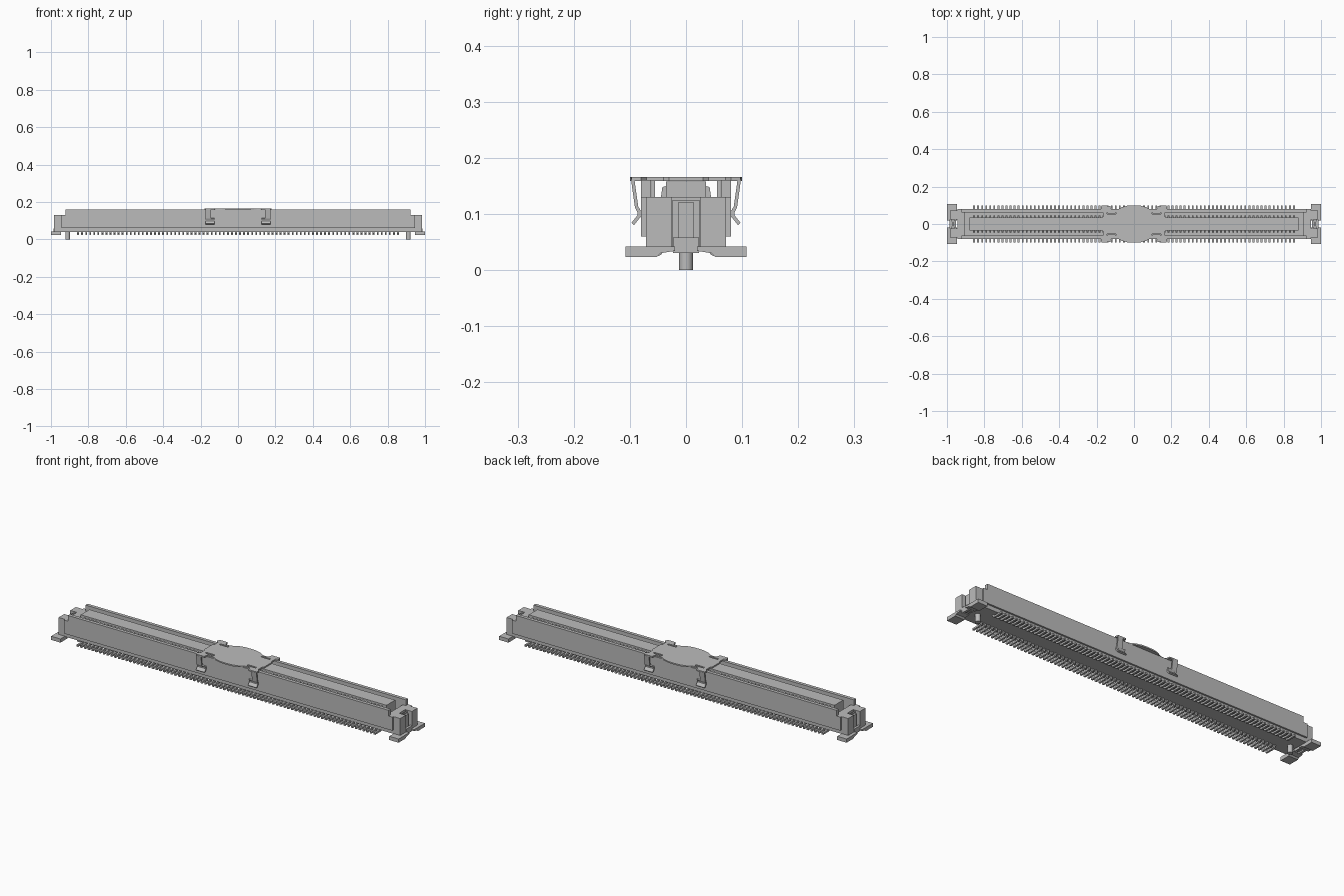
import bpy, bmesh, math
from mathutils import Vector

cube = bpy.data.objects.get("Cube")
if cube:
    bpy.data.objects.remove(cube, do_unlink=True)

grey = bpy.data.materials.new("plain grey")
grey.use_nodes = True
grey.diffuse_color = (0.5, 0.5, 0.5, 1)
grey.node_tree.nodes["Principled BSDF"].inputs["Base Color"].default_value = (0.5, 0.5, 0.5, 1)


def finish(name, bm):
    bmesh.ops.recalc_face_normals(bm, faces=bm.faces)
    me = bpy.data.meshes.new(name)
    bm.to_mesh(me)
    bm.free()
    me.materials.append(grey)
    ob = bpy.data.objects.new(name, me)
    bpy.context.collection.objects.link(ob)
    return ob


def add_box(bm, x0, x1, y0, y1, z0, z1):
    vs = bmesh.ops.create_cube(bm, size=1)["verts"]
    for v in vs:
        v.co = Vector(((x0 + x1) / 2 + v.co.x * (x1 - x0),
                       (y0 + y1) / 2 + v.co.y * (y1 - y0),
                       (z0 + z1) / 2 + v.co.z * (z1 - z0)))


def boxes(name, *dims):
    bm = bmesh.new()
    for d in dims:
        add_box(bm, *d)
    return finish(name, bm)


def prism(name, pts, x0, x1):
    """Extrude a (y, z) outline along x."""
    bm = bmesh.new()
    f = bm.faces.new([bm.verts.new((x0, y, z)) for y, z in pts])
    r = bmesh.ops.extrude_face_region(bm, geom=[f])
    new = [v for v in r["geom"] if isinstance(v, bmesh.types.BMVert)]
    bmesh.ops.translate(bm, verts=new, vec=(x1 - x0, 0, 0))
    return finish(name, bm)


def ribbon(path, t):
    """Outline of a bent strip of thickness t following a (y, z) path."""
    pts = [Vector(p) for p in path]
    left, right = [], []
    for i, p in enumerate(pts):
        a = (p - pts[i - 1]).normalized() if i else (pts[1] - p).normalized()
        b = (pts[i + 1] - p).normalized() if i < len(pts) - 1 else a
        d = (a + b).normalized()
        n = Vector((-d.y, d.x)) * (t / 2 / max(0.5, d.dot(a)))
        left.append(p + n)
        right.append(p - n)
    return left + right[::-1]


def mirror(ob, x=True, y=True):
    m = ob.modifiers.new("mirror", 'MIRROR')
    m.use_axis = (x, y, False)
    m.use_mirror_merge = False
    return ob


# Housing: base, long side walls, lower end walls, centre tongue
boxes("housing_base", (-0.945, 0.945, -0.071, 0.071, 0.04, 0.075))
boxes("tongue", (-0.88, 0.88, -0.036, 0.036, 0.075, 0.158))
mirror(boxes("side_wall", (-0.922, 0.922, 0.0625, 0.08, 0.06, 0.16)), x=False)
mirror(boxes("end_wall", (0.905, 0.945, -0.0625, 0.0625, 0.075, 0.13),
             (0.922, 0.945, 0.0625, 0.08, 0.06, 0.13),
             (0.922, 0.945, -0.08, -0.0625, 0.06, 0.13)), y=False)

# End posts either side of the anchor recess
mirror(boxes("end_post", (0.945, 0.983, 0.025, 0.071, 0.04, 0.13)))

# Metal anchors: clip in the recess and bent solder tabs
mirror(boxes("anchor_clip", (0.962, 0.972, -0.014, 0.014, 0.035, 0.12),
             (0.953, 0.960, -0.024, 0.024, 0.035, 0.125),
             (0.974, 0.986, -0.023, 0.023, 0.03, 0.058)), y=False)
mirror(prism("solder_tab", [(0.02, 0.042), (0.02, 0.034), (0.045, 0.03), (0.052, 0.023),
                            (0.108, 0.023), (0.108, 0.042)], 0.946, 1.0))

# Locating pegs
bm = bmesh.new()
bmesh.ops.create_cone(bm, cap_ends=True, segments=20, radius1=0.0125, radius2=0.0125, depth=0.045)
bmesh.ops.translate(bm, verts=bm.verts, vec=(0.911, 0, 0.0225))
peg = finish("locating_peg", bm)
for p in peg.data.polygons:
    p.use_smooth = len(p.vertices) == 4
mirror(peg, y=False)

# Two rows of contacts: bent solder leg below, blade beside the tongue above
COUNT, SPAN, W = 80, 1.71, 0.0095


def contact_row(ob):
    a = ob.modifiers.new("row", 'ARRAY')
    a.count = COUNT
    a.use_relative_offset = False
    a.use_constant_offset = True
    a.constant_offset_displace = (SPAN / (COUNT - 1), 0, 0)
    mirror(ob, x=False)


X0 = -SPAN / 2
contact_row(prism("contact_leg", ribbon([(0.1, 0.028), (0.055, 0.028), (0.047, 0.031),
                                         (0.043, 0.038), (0.043, 0.06)], 0.009),
                  X0 - W / 2, X0 + W / 2))
contact_row(prism("contact_blade", [(0.034, 0.07), (0.043, 0.07), (0.046, 0.12),
                                    (0.042, 0.148), (0.034, 0.15)], X0 - W / 2, X0 + W / 2))

# Pick-up cap: flat plate with a rounded middle and four small windows
quarter = [(0.0, 0.1), (0.035, 0.098), (0.065, 0.09), (0.085, 0.078), (0.1, 0.073),
           (0.122, 0.073), (0.128, 0.097), (0.174, 0.097), (0.178, 0.08), (0.165, 0.07),
           (0.165, 0.04), (0.172, 0.03)]
half = quarter + [(x, -y) for x, y in quarter[::-1]]
outline = half + [(-x, y) for x, y in half[::-1] if x > 0]
curve = bpy.data.curves.new("cap_outline", 'CURVE')
curve.dimensions = '2D'
curve.fill_mode = 'BOTH'
curve.extrude = 0.0035


def add_loop(pts):
    s = curve.splines.new('POLY')
    s.points.add(len(pts) - 1)
    for p, (x, y) in zip(s.points, pts):
        p.co = (x, y, 0, 1)
    s.use_cyclic_u = True


add_loop(outline)
for sx in (-1, 1):
    for sy in (-1, 1):
        add_loop([(sx * x, sy * y) for x, y in
                  ((0.095, 0.053), (0.145, 0.053), (0.145, 0.063), (0.095, 0.063))])
tmp = bpy.data.objects.new("cap_outline", curve)
bpy.context.collection.objects.link(tmp)
bpy.context.view_layer.update()
me = bpy.data.meshes.new_from_object(tmp.evaluated_get(bpy.context.evaluated_depsgraph_get()))
bpy.data.objects.remove(tmp, do_unlink=True)
bm = bmesh.new()
bm.from_mesh(me)
bpy.data.meshes.remove(me)
bmesh.ops.remove_doubles(bm, verts=bm.verts, dist=1e-5)
bmesh.ops.translate(bm, verts=bm.verts, vec=(0, 0, 0.1625))
cap = finish("pickup_cap", bm)
for p in cap.data.polygons:
    p.use_smooth = False

# Cap spring legs outside the walls, feet, and short inner tongues
mirror(prism("cap_leg", ribbon([(0.095, 0.162), (0.092, 0.14), (0.088, 0.112), (0.084, 0.104)],
                               0.006), 0.145, 0.174))
mirror(prism("cap_foot", ribbon([(0.088, 0.112), (0.083, 0.104), (0.083, 0.097), (0.095, 0.082)],
                                0.006), 0.125, 0.174))
mirror(boxes("cap_inner_tab", (0.098, 0.142, 0.055, 0.0615, 0.13, 0.163)))
